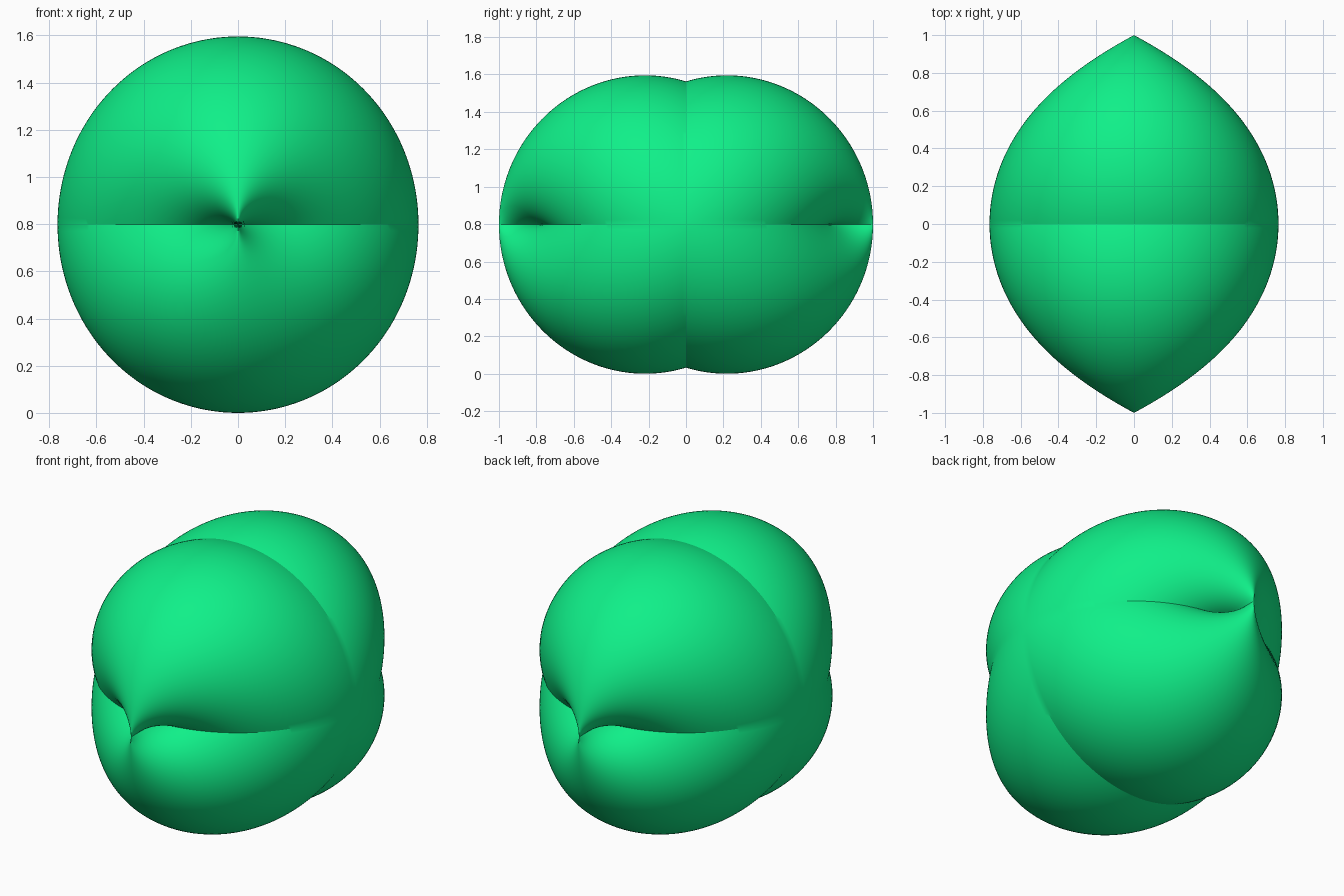
import bpy, bmesh, math

if "Cube" in bpy.data.objects:
    bpy.data.objects.remove(bpy.data.objects["Cube"])

BASE, BULGE = 0.765, 0.235      # core radius and height of the four lobes
RINGS, SEGS = 120, 160          # even counts keep vertices on the creases


def lobe_point(a, p):
    # polar angle a from the y axis, angle p around it (p = 0 points up)
    r = BASE + BULGE * abs(math.cos(a) * math.cos(p))
    return (r * math.sin(a) * math.sin(p), -r * math.cos(a), r * math.sin(a) * math.cos(p))


# four-lobed body, pinched at the front and back poles
bm = bmesh.new()
grid = []
for i in range(RINGS + 1):
    a = math.pi * i / RINGS
    grid.append([bm.verts.new(lobe_point(a, 2 * math.pi * j / SEGS)) for j in range(SEGS)])
for i in range(RINGS):
    for j in range(SEGS):
        k = (j + 1) % SEGS
        bm.faces.new((grid[i][j], grid[i][k], grid[i + 1][k], grid[i + 1][j]))
bmesh.ops.remove_doubles(bm, verts=bm.verts, dist=1e-6)
bmesh.ops.recalc_face_normals(bm, faces=bm.faces)

# rest the body on the ground
lowest = min(v.co.z for v in bm.verts)
bmesh.ops.translate(bm, verts=bm.verts, vec=(0, 0, -lowest))

mesh = bpy.data.meshes.new("lobed_body")
bm.to_mesh(mesh)
bm.free()
body = bpy.data.objects.new("lobed_body", mesh)
bpy.context.collection.objects.link(body)

# green material
green = bpy.data.materials.new("green")
green.diffuse_color = (0.005, 0.87, 0.25, 1)
green.use_nodes = True
green.node_tree.nodes["Principled BSDF"].inputs["Base Color"].default_value = green.diffuse_color
mesh.materials.append(green)

# smooth lobes, sharp creases
bpy.context.view_layer.objects.active = body
body.select_set(True)
bpy.ops.object.shade_smooth_by_angle(angle=math.radians(20))
